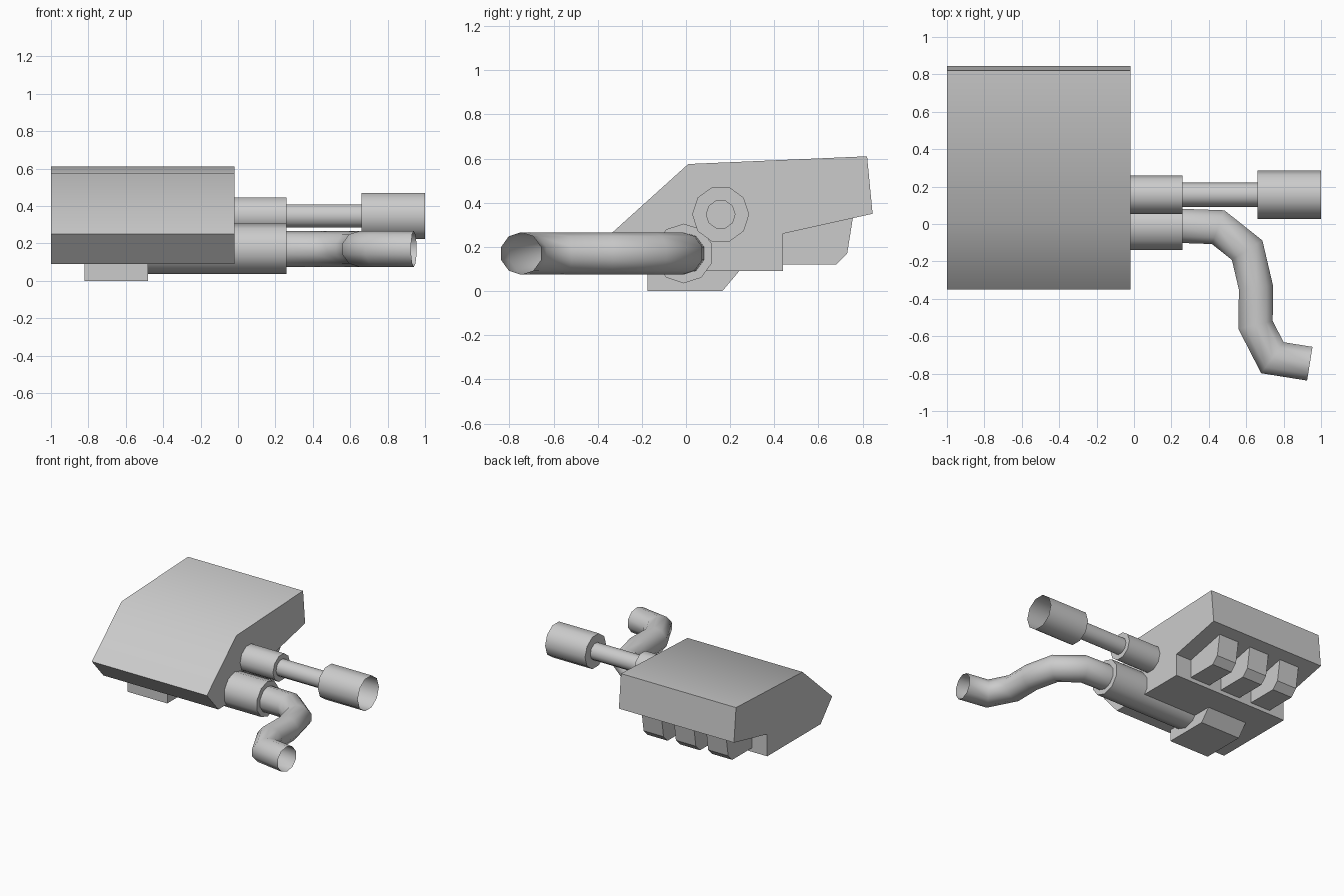
import bpy, bmesh, math
from mathutils import Vector

if "Cube" in bpy.data.objects:
    bpy.data.objects.remove(bpy.data.objects["Cube"])


def finish(name, bm, smooth=True):
    bmesh.ops.recalc_face_normals(bm, faces=bm.faces)
    me = bpy.data.meshes.new(name)
    bm.to_mesh(me)
    bm.free()
    ob = bpy.data.objects.new(name, me)
    bpy.context.collection.objects.link(ob)
    if smooth:
        bpy.ops.object.select_all(action='DESELECT')
        ob.select_set(True)
        bpy.context.view_layer.objects.active = ob
        bpy.ops.object.shade_smooth_by_angle(angle=math.radians(46))
    return ob


def prism(name, profile, x0, x1, smooth=False):
    """Extrude a (y, z) profile from x0 to x1."""
    bm = bmesh.new()
    face = bm.faces.new([bm.verts.new((x0, y, z)) for y, z in profile])
    # both end caps are made explicitly so the prism is always closed
    far = [bm.verts.new((x1, y, z)) for y, z in profile]
    near = list(face.verts)
    bm.faces.new(far[::-1])
    for k in range(len(near)):
        n = (k + 1) % len(near)
        bm.faces.new((near[n], near[k], far[k], far[n]))
    return finish(name, bm, smooth)


def tube(name, path, z, phase=0.0, sides=10):
    """Open tube through (x, y, radius) points at height z, mitred at bends."""
    bm = bmesh.new()
    pts = [Vector((x, y, z)) for x, y, r in path]
    # direction of every segment; a pure radius step keeps the previous direction
    dirs = []
    for p, q in zip(pts, pts[1:]):
        d = q - p
        dirs.append(d.normalized() if d.length > 1e-6 else dirs[-1])
    rings = []
    for i, p in enumerate(pts):
        a = dirs[max(i - 1, 0)]
        b = dirs[min(i, len(dirs) - 1)]
        t = (a + b).normalized()
        side = Vector((-t.y, t.x, 0)) / t.dot(a)
        r = path[i][2]
        ring = []
        for k in range(sides):
            ang = phase + 2 * math.pi * k / sides
            ring.append(bm.verts.new(
                p + side * (r * math.cos(ang)) + Vector((0, 0, r * math.sin(ang)))))
        rings.append(ring)
    for r0, r1 in zip(rings, rings[1:]):
        for k in range(sides):
            n = (k + 1) % sides
            bm.faces.new((r0[k], r0[n], r1[n], r1[k]))
    return finish(name, bm)


# main housing with stepped underside
prism("housing", [(0.01, 0.575), (0.82, 0.61), (0.845, 0.35), (0.44, 0.26),
                  (0.44, 0.09), (-0.21, 0.09), (-0.35, 0.25)],
      -1.0, -0.02, smooth=True)

# foot block under the housing
prism("foot_block", [(-0.175, 0.0), (0.165, 0.0), (0.245, 0.095), (-0.175, 0.095)],
      -0.82, -0.48)

# three lugs in the rear recess
for i in range(3):
    cx = -0.235 - 0.275 * i
    prism(f"rear_lug_{i + 1}", [(0.42, 0.12), (0.68, 0.12), (0.73, 0.17),
                                (0.757, 0.34), (0.42, 0.27)],
          cx - 0.085, cx + 0.085)

# upper straight barrel: collar, thin tube and wide open muzzle
Y = 0.157
tube("upper_barrel", [(-0.04, Y, 0.103), (0.26, Y, 0.103), (0.26, Y, 0.065),
                      (0.66, Y, 0.065), (0.66, Y, 0.129), (1.0, Y, 0.129)], 0.347)

# lower collar running back under the housing, then the bent open pipe
tube("lower_collar", [(-0.6, -0.01, 0.135), (0.26, -0.01, 0.135),
                      (0.26, -0.01, 0.09)], 0.17, math.pi / 2)
tube("bent_pipe", [(x, y, 0.096) for x, y in
                   [(0.25, -0.01), (0.45, -0.017), (0.605, -0.14), (0.652, -0.34),
                    (0.65, -0.54), (0.74, -0.715), (0.94, -0.747)]],
     0.17, math.pi / 2)
